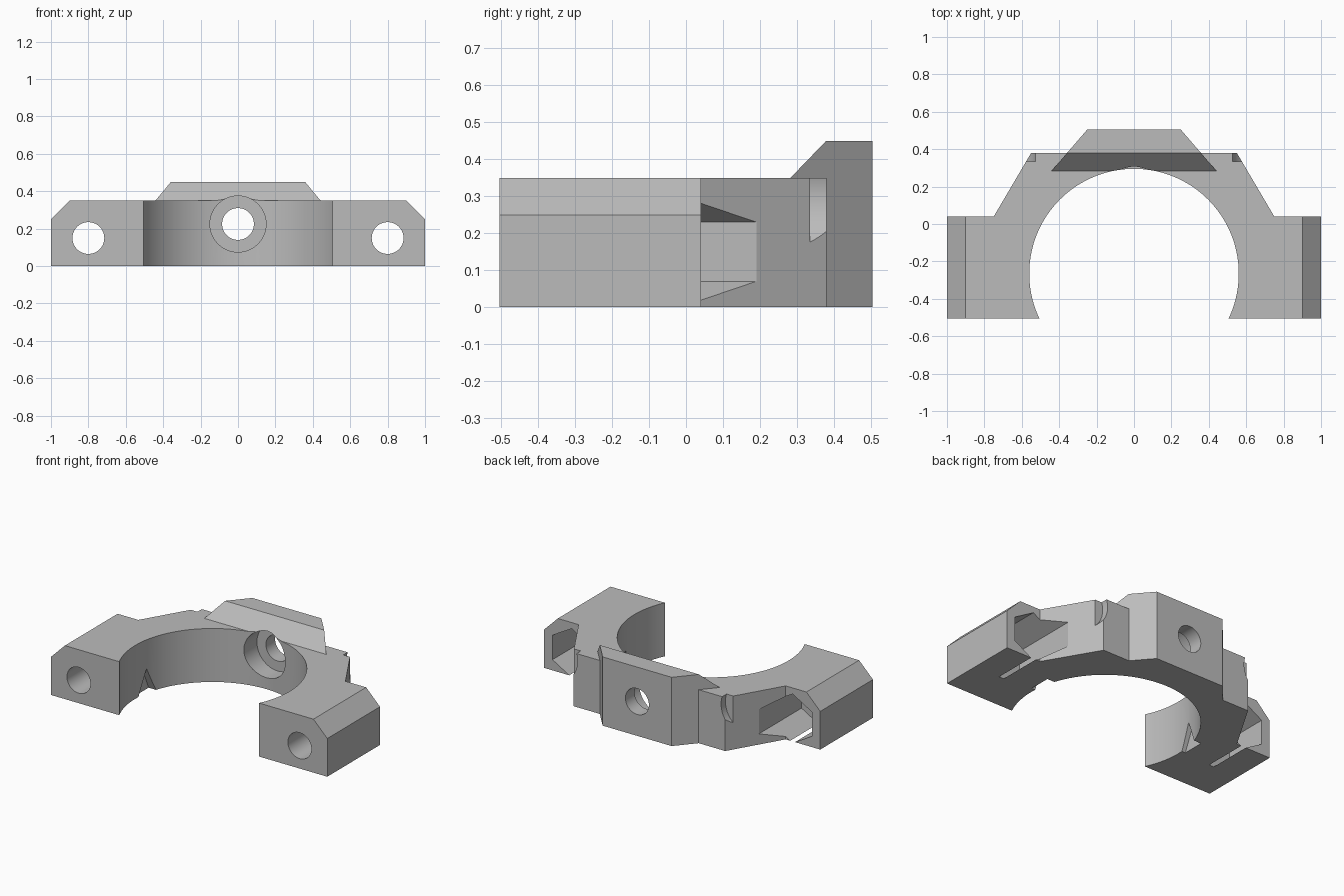
import bpy, bmesh, math
from mathutils import Vector

if "Cube" in bpy.data.objects:
    bpy.data.objects.remove(bpy.data.objects["Cube"])

grey = bpy.data.materials.new("plain_grey")
grey.use_nodes = True
colour = (0.5, 0.5, 0.5, 1)
grey.diffuse_color = colour
grey.node_tree.nodes["Principled BSDF"].inputs["Base Color"].default_value = colour


def prism(name, points, sweep):
    """Closed solid: a flat polygon swept along a vector."""
    bm = bmesh.new()
    face = bm.faces.new([bm.verts.new(p) for p in points])
    swept = bmesh.ops.extrude_face_region(bm, geom=[face], use_keep_orig=True)
    verts = [v for v in swept["geom"] if isinstance(v, bmesh.types.BMVert)]
    bmesh.ops.translate(bm, verts=verts, vec=Vector(sweep))
    bmesh.ops.recalc_face_normals(bm, faces=bm.faces)
    mesh = bpy.data.meshes.new(name)
    bm.to_mesh(mesh)
    bm.free()
    mesh.materials.append(grey)
    obj = bpy.data.objects.new(name, mesh)
    bpy.context.collection.objects.link(obj)
    return obj


def drill(name, x, z, radius, y0, y1, sides=64, turn=0.0):
    """Round or polygonal bar along y."""
    angles = [turn + math.tau * i / sides for i in range(sides)]
    ring = [(x + radius * math.cos(a), y0, z + radius * math.sin(a)) for a in angles]
    return prism(name, ring, (0, y1 - y0, 0))


def combine(target, tool, operation="DIFFERENCE"):
    mod = target.modifiers.new(tool.name, "BOOLEAN")
    mod.operation = operation
    mod.solver = "EXACT"
    mod.object = tool
    bpy.context.view_layer.objects.active = target
    bpy.ops.object.modifier_apply(modifier=mod.name)
    bpy.data.objects.remove(tool)


# Main body with stepped, slanted shoulders
half = [(1, -0.505), (1, 0.04), (0.75, 0.04), (0.55, 0.38)]
outline = half + [(-x, y) for x, y in reversed(half)]
body = prism("clamp_body", [(x, y, 0) for x, y in outline], (0, 0, 0.35))

# Raised rear block with a sloping front
block_half = [(0.25, 0.505), (0.47, 0.25)]
block_outline = block_half + [(-x, y) for x, y in reversed(block_half)]
block = prism("rear_block", [(x, y, 0) for x, y in block_outline], (0, 0, 0.45))
slope = prism("block_slope", [(-0.6, 0.225, 0.29), (-0.6, 0.435, 0.508), (-0.6, 0.225, 0.508)],
              (1.2, 0, 0))
combine(block, slope)
combine(body, block, "UNION")

# Large vertical bore, open at the front
bore = prism("main_bore", [(0.56 * math.cos(math.tau * i / 128),
                            -0.265 + 0.56 * math.sin(math.tau * i / 128), -0.1)
                           for i in range(128)], (0, 0, 0.7))
combine(body, bore)

# Rear screw hole and its counterbore
combine(body, drill("rear_counterbore", 0, 0.225, 0.15, 0.1, 0.41))
combine(body, drill("rear_hole", 0, 0.225, 0.085, 0.2, 0.6))

for s in (-1, 1):
    # Outer top bevel
    combine(body, prism("edge_bevel", [(s * 0.88, -0.6, 0.37), (s * 1.02, -0.6, 0.23),
                                       (s * 1.02, -0.6, 0.37)], (0, 1, 0)))
    # Bolt hole and nut pocket
    combine(body, drill("bolt_hole", s * 0.8, 0.15, 0.085, -0.6, 0.1))
    combine(body, drill("nut_pocket", s * 0.8, 0.15, 0.16, -0.25, 0.3, 6, math.pi / 6))
    # Round relief on the rear corner
    combine(body, drill("corner_relief", s * 0.685, 0.3, 0.165, 0.335, 0.5))
    # Small triangular notch in the bore wall
    combine(body, prism("bore_notch", [(s * 0.5, -0.24, -0.02), (s * 0.5, -0.08, -0.02),
                                       (s * 0.5, -0.16, 0.16)], (s * 0.085, 0, 0)))

bpy.ops.object.select_all(action="DESELECT")
body.select_set(True)
bpy.context.view_layer.objects.active = body
bpy.ops.object.shade_smooth_by_angle(angle=math.radians(25))
